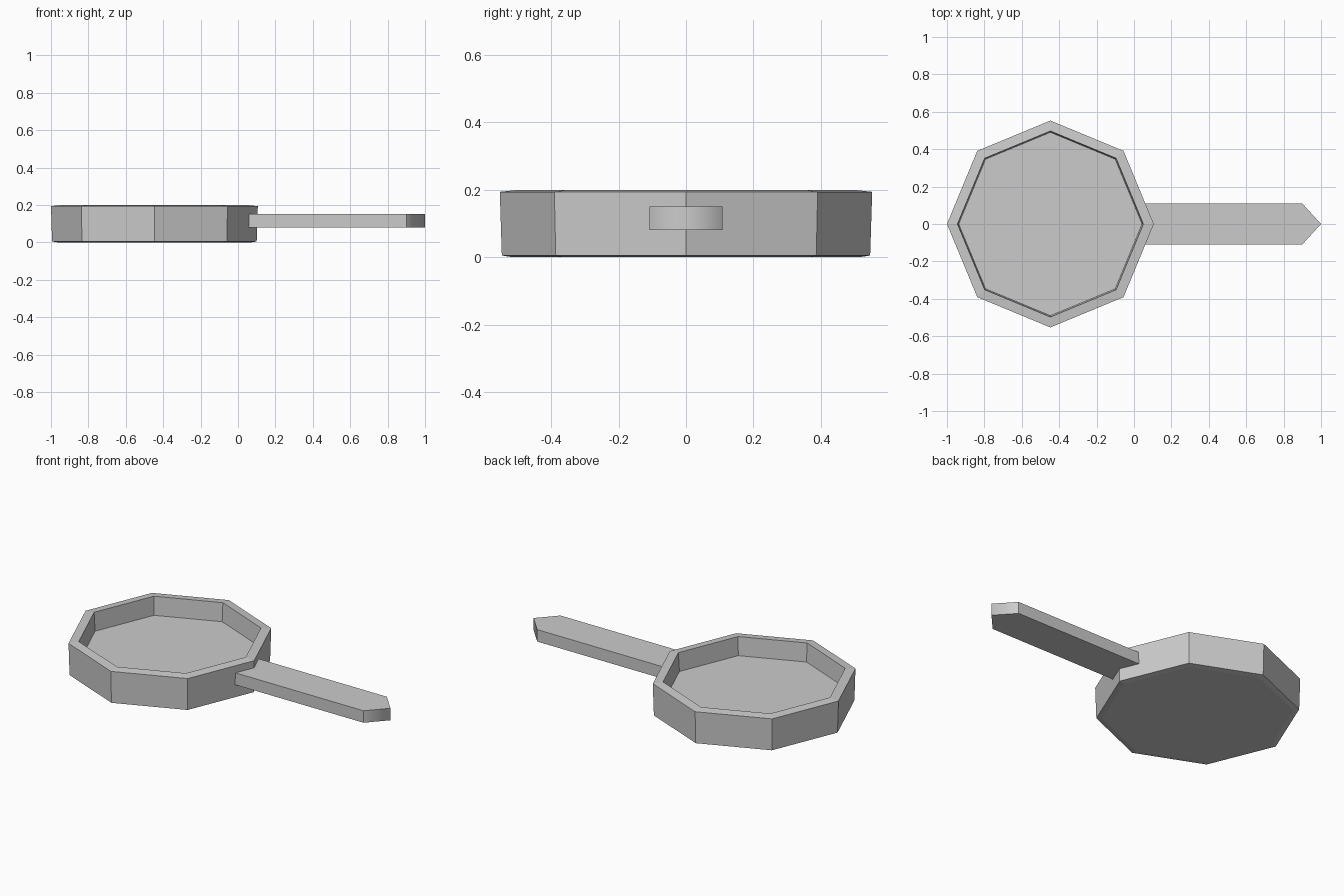
import bpy, bmesh
from math import cos, sin, pi

if "Cube" in bpy.data.objects:
    bpy.data.objects.remove(bpy.data.objects["Cube"])


def make_object(name, bm):
    bmesh.ops.recalc_face_normals(bm, faces=bm.faces)
    mesh = bpy.data.meshes.new(name)
    bm.to_mesh(mesh)
    bm.free()
    obj = bpy.data.objects.new(name, mesh)
    bpy.context.collection.objects.link(obj)
    return obj


# Pan bowl: an eight-sided lathe of (radius, height) rings
SIDES = 8
profile = [(0.515, 0.0), (0.547, 0.005), (0.553, 0.194),
           (0.497, 0.2), (0.49, 0.09)]
bm = bmesh.new()
rings = []
for r, z in profile:
    rings.append([bm.verts.new((-0.447 + r * cos(2 * pi * i / SIDES),
                                r * sin(2 * pi * i / SIDES), z))
                  for i in range(SIDES)])
for low, high in zip(rings, rings[1:]):
    for i in range(SIDES):
        j = (i + 1) % SIDES
        bm.faces.new((low[i], low[j], high[j], high[i]))
bm.faces.new(rings[0])
bm.faces.new(rings[-1])
make_object("pan_bowl", bm)

# Handle: pointed outline extruded upward
outline = [(0.055, -0.109), (0.9, -0.109), (1.0, 0.0),
           (0.9, 0.109), (0.055, 0.109)]
bm = bmesh.new()
base = bm.faces.new([bm.verts.new((x, y, 0.08)) for x, y in outline])
top = bmesh.ops.extrude_face_region(bm, geom=[base], use_keep_orig=True)
bmesh.ops.translate(bm, vec=(0, 0, 0.071),
                    verts=[v for v in top["geom"] if isinstance(v, bmesh.types.BMVert)])
# The tip is shaded smooth across its point, all other edges stay sharp
for face in bm.faces:
    face.smooth = all(v.co.x > 0.8 for v in face.verts)
for edge in bm.edges:
    edge.smooth = all(v.co.x > 0.95 for v in edge.verts)
make_object("handle", bm)
